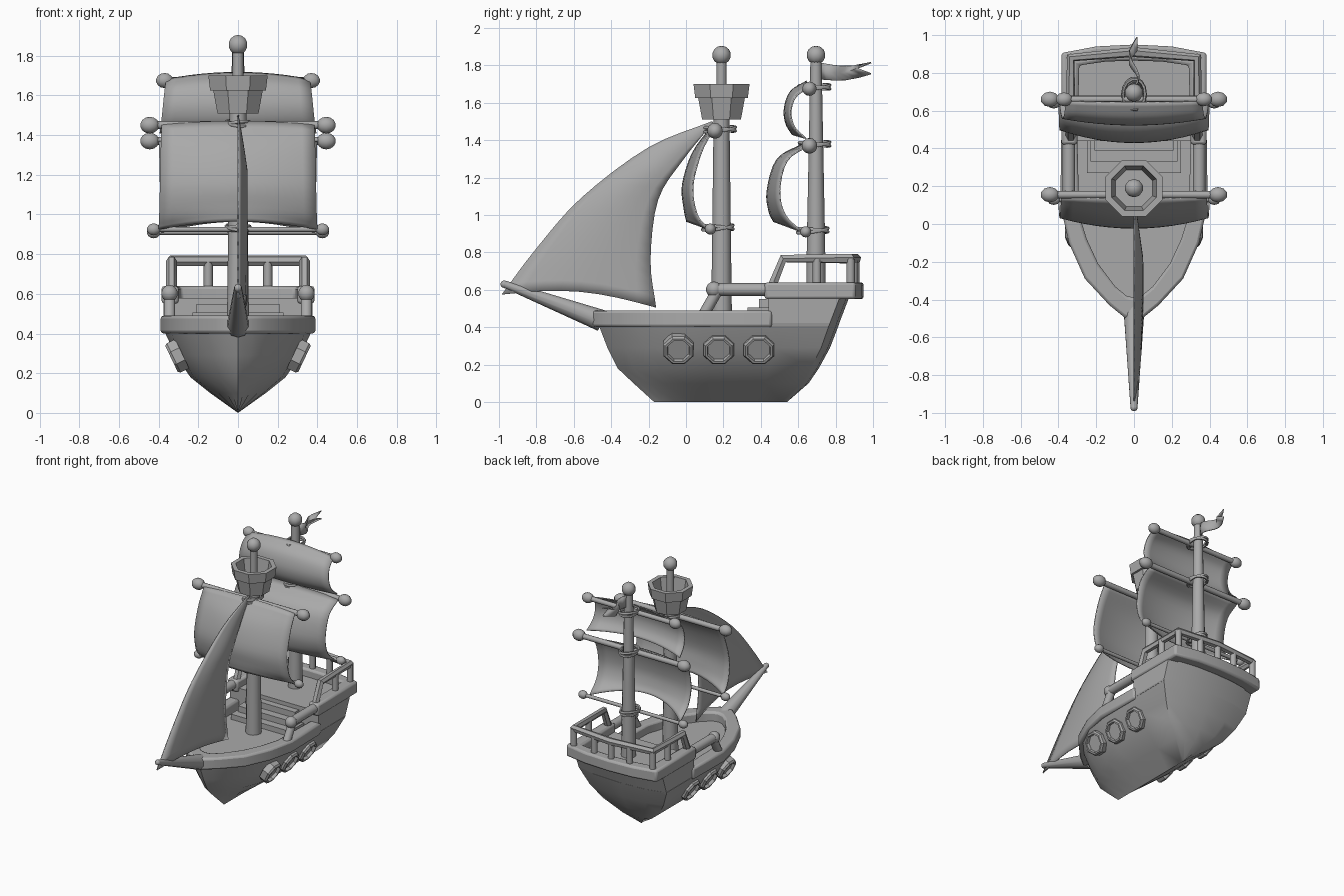
import bpy, bmesh, math
from mathutils import Vector

cube = bpy.data.objects.get("Cube")
if cube:
    bpy.data.objects.remove(cube, do_unlink=True)

grey = bpy.data.materials.new("plain_grey")
grey.use_nodes = True
tint = (0.4, 0.4, 0.4, 1)
grey.diffuse_color = tint
grey.node_tree.nodes["Principled BSDF"].inputs["Base Color"].default_value = tint


def finish(obj, name, angle=35):
    obj.name = name
    obj.data.materials.clear()
    obj.data.materials.append(grey)
    bpy.ops.object.select_all(action='DESELECT')
    obj.select_set(True)
    bpy.context.view_layer.objects.active = obj
    bpy.ops.object.shade_smooth_by_angle(angle=math.radians(angle))
    return obj


def from_bmesh(bm, name, angle=35):
    bmesh.ops.remove_doubles(bm, verts=bm.verts, dist=0.0005)
    bmesh.ops.recalc_face_normals(bm, faces=bm.faces)
    mesh = bpy.data.meshes.new(name)
    bm.to_mesh(mesh)
    bm.free()
    obj = bpy.data.objects.new(name, mesh)
    bpy.context.collection.objects.link(obj)
    return finish(obj, name, angle)


def skin(rows, name, closed=False, caps=False, angle=35):
    """Join rows of points with quads."""
    bm = bmesh.new()
    grid = [[bm.verts.new(p) for p in row] for row in rows]
    n = len(grid[0])
    for a, b in zip(grid, grid[1:]):
        for i in range(n if closed else n - 1):
            j = (i + 1) % n
            bm.faces.new((a[i], a[j], b[j], b[i]))
    if caps:
        bm.faces.new(grid[0])
        bm.faces.new(grid[-1])
    return from_bmesh(bm, name, angle)


def lathe(name, profile, center, sides=12, turn=0.0):
    rows = []
    for r, z in profile:
        rows.append([(center[0] + r * math.cos(turn + k * math.tau / sides),
                      center[1] + r * math.sin(turn + k * math.tau / sides), z)
                     for k in range(sides)])
    return skin(rows, name, closed=True, caps=True)


def tube(name, a, b, r1, r2=None, sides=10):
    a, b = Vector(a), Vector(b)
    bpy.ops.mesh.primitive_cone_add(vertices=sides, radius1=r1, radius2=r1 if r2 is None else r2,
                                    depth=(b - a).length, location=(a + b) / 2)
    obj = bpy.context.object
    obj.rotation_euler = (b - a).to_track_quat('Z', 'Y').to_euler()
    return finish(obj, name, 50)


def ball(name, center, r, stretch=1.0):
    bpy.ops.mesh.primitive_uv_sphere_add(segments=10, ring_count=7, radius=r, location=center)
    bpy.context.object.scale.x = stretch
    return finish(bpy.context.object, name)


def box(name, low, high):
    bpy.ops.mesh.primitive_cube_add(size=1, location=[(a + b) / 2 for a, b in zip(low, high)])
    bpy.context.object.scale = [b - a for a, b in zip(low, high)]
    return finish(bpy.context.object, name)


def both_sides(half):
    """Mirror a half path that ends on the centre line."""
    return half + [(-x, *rest) for x, *rest in reversed(half[:-1])]


def rail_band(name, outer, inner, z0, z1):
    rows = []
    for (xo, yo), (xi, yi) in zip(both_sides(outer), both_sides(inner)):
        rows.append([(xo, yo, z0), (xo, yo, z1), (xi, yi, z1), (xi, yi, z0)])
    obj = skin(rows, name, closed=True, caps=True)
    bevel = obj.modifiers.new("soft_edges", 'BEVEL')
    bevel.width, bevel.segments, bevel.limit_method = 0.015, 2, 'ANGLE'
    bevel.angle_limit = math.radians(50)


def smooth_path(points, steps=4):
    """Catmull-Rom curve through the points."""
    pts = [Vector(p) for p in points]
    pts = [2 * pts[0] - pts[1]] + pts + [2 * pts[-1] - pts[-2]]
    out = []
    for p0, p1, p2, p3 in zip(pts, pts[1:], pts[2:], pts[3:]):
        for k in range(steps):
            t = k / steps
            out.append(0.5 * (2 * p1 + (p2 - p0) * t + (2 * p0 - 5 * p1 + 4 * p2 - p3) * t * t
                              + (3 * p1 - p0 - 3 * p2 + p3) * t ** 3))
    return out + [pts[-2]]


def thicken(obj, amount=0.008):
    mod = obj.modifiers.new("cloth", 'SOLIDIFY')
    mod.thickness, mod.offset = amount, 0


# Hull: one outline scaled at each height
shape = [(1, 0), (.99, .6), (.96, 1), (.75, 1), (.45, 1), (.3, .92), (.17, .7),
         (.08, .42), (.03, .2), (0, 0)]
levels = [(0, 0, -.17, .54), (.1, .14, -.28, .655), (.18, .24, -.365, .71),
          (.29, .315, -.42, .77), (.42, .375, -.47, .82)]
rows = []
for z, w, bow, stern in levels:
    half = [(w * f, bow + t * (stern - bow), z) for t, f in shape]
    rows.append(half + [(-x, y, h) for x, y, h in reversed(half[1:-1])])
skin(rows, "hull", closed=True, caps=True, angle=50)

# Raised stern with its deck
rows = []
for z, w, end in [(.41, .372, .815), (.58, .377, .88)]:
    rows.append([(x, y, z) for x, y in both_sides([(w, .44), (w, end - .05), (.6 * w, end - .013), (0, end)])])
skin(rows, "stern_castle", closed=True, caps=True)

# Bulwarks
rail_band("main_bulwark",
          [(.385, .46), (.39, .1), (.345, -.1), (.26, -.29), (.13, -.43), (.05, -.495), (0, -.51)],
          [(.3, .46), (.29, .05), (.25, -.08), (.19, -.21), (.1, -.33), (.04, -.38), (0, -.39)], .40, .49)
rail_band("stern_bulwark", [(.385, .42), (.385, .905), (.2, .94), (0, .95)],
          [(.3, .42), (.29, .84), (.15, .86), (0, .865)], .55, .64)

# Stairs up to the stern deck
for k in range(3):
    box("stair_step", (-.25 + .02 * k, .27 + .06 * k, .41), (.25 - .02 * k, .46, .46 + .045 * k))

# Stern railing
curve = bpy.data.curves.new("stern_railing", 'CURVE')
curve.dimensions = '3D'
curve.bevel_depth, curve.bevel_resolution, curve.use_fill_caps = .027, 1, True
path = both_sides([(.335, .46, .62), (.335, .52, .767), (.335, .88, .767), (0, .91, .767)])
spline = curve.splines.new('POLY')
spline.points.add(len(path) - 1)
for point, co in zip(spline.points, path):
    point.co = (*co, 1)
railing = bpy.data.objects.new("stern_railing", curve)
bpy.context.collection.objects.link(railing)
bpy.ops.object.select_all(action='DESELECT')
railing.select_set(True)
bpy.context.view_layer.objects.active = railing
bpy.ops.object.convert(target='MESH')
finish(bpy.context.object, "stern_railing")
for x, y in [(-.335, .7), (.335, .7), (-.335, .88), (.335, .88), (-.15, .895), (0, .905), (.15, .895)]:
    tube("railing_post", (x, y, .62), (x, y, .765), .023, sides=8)

for s in (-1, 1):
    # Side handrails
    x = .345 * s
    tube("side_handrail", (x, .15, .602), (x, .44, .602), .034)
    ball("handrail_knob", (x, .15, .602), .043)
    tube("handrail_post", (x, .09, .46), (x, .17, .6), .03)
    # Portholes
    out = Vector((.9 * s, 0, -.43))
    for y in (-.04, .175, .39):
        center = Vector((.308 * s, y, .285))
        bm = bmesh.new()
        rings = []
        for r, d in [(.088, -.03), (.088, .018), (.078, .03), (.066, .03), (.062, .008)]:
            rings.append([bm.verts.new((r * math.cos((k + .5) * math.tau / 8),
                                        r * math.sin((k + .5) * math.tau / 8), d)) for k in range(8)])
        for a, b in zip(rings, rings[1:]):
            for k in range(8):
                bm.faces.new((a[k], a[k - 1], b[k - 1], b[k]))
        bm.faces.new(rings[0])
        bm.faces.new(rings[-1])
        port = from_bmesh(bm, "porthole", 20)
        port.location = center
        port.rotation_euler = out.to_track_quat('Z', 'Y').to_euler()

# Bowsprit
tube("bowsprit", (0, -.45, .435), (0, -.975, .632), .058, .019)
ball("bowsprit_tip", (0, -.972, .63), .02)

# Masts
MAIN, REAR = .19, .695
lathe("main_mast", [(.056, .41), (.05, .9), (.042, 1.55), (.027, 1.56), (.027, 1.83)], (0, MAIN))
lathe("rear_mast", [(.053, .57), (.048, .9), (.038, 1.4), (.03, 1.83)], (0, REAR))
ball("main_mast_knob", (0, MAIN, 1.855), .05)
ball("rear_mast_knob", (0, REAR, 1.855), .05)

# Lookout basket
lathe("lookout_basket", [(.112, 1.51), (.135, 1.625), (.152, 1.625), (.162, 1.7), (.128, 1.7), (.105, 1.56)],
      (0, MAIN), sides=8, turn=math.pi / 8)

# Yards with end knobs and mast lashings: y, z, half length, rod radius, knob radius, mast
for y, z, half, rod, knob, mast in [(.155, 1.45, .445, .02, .042, MAIN), (.13, .925, .425, .013, .03, MAIN),
                                    (.66, 1.675, .37, .018, .038, REAR), (.66, 1.37, .445, .02, .042, REAR),
                                    (.64, .91, .425, .013, .03, REAR)]:
    tube("yard", (-half, y, z), (half, y, z), rod)
    for s in (-1, 1):
        ball("yard_knob", (half * s, y, z), knob, 1.2)
    for tilt in (-.1, .14):
        bpy.ops.mesh.primitive_torus_add(major_radius=.06, minor_radius=.009, major_segments=14, minor_segments=6,
                                         location=(0, (y + mast) / 2 + .01, z + .008), rotation=(tilt, tilt, 0))
        bpy.context.object.scale.y = 1.35
        finish(bpy.context.object, "mast_lashing", 60)


# Square sails: side edge and middle given as (y, z) paths
def square_sail(name, edge, middle, top, bottom):
    rows = []
    side, mid = smooth_path(edge), smooth_path(middle)
    for k, (e, m) in enumerate(zip(side, mid)):
        width = top + (bottom - top) * k / (len(side) - 1)
        row = []
        for i in range(13):
            u = i / 6 - 1
            p = e.lerp(m, 1 - u * u)
            row.append((width * u, p.x, p.y))
        rows.append(row)
    thicken(skin(rows, name, angle=60))


square_sail("main_sail", [(.14, 1.45), (.08, 1.33), (.035, 1.15), (.06, 1.0), (.12, .925)],
            [(.135, 1.47), (.035, 1.33), (-.018, 1.16), (-.01, 1.04), (.005, .965)], .385, .4)
square_sail("rear_lower_sail", [(.65, 1.37), (.54, 1.29), (.5, 1.13), (.53, 1.0), (.62, .91)],
            [(.64, 1.385), (.49, 1.3), (.435, 1.13), (.445, 1.02), (.47, .965)], .4, .385)
square_sail("rear_upper_sail", [(.65, 1.68), (.585, 1.63), (.56, 1.55), (.58, 1.47), (.64, 1.41)],
            [(.645, 1.715), (.56, 1.66), (.527, 1.57), (.535, 1.49), (.57, 1.43)], .36, .395)

# Triangular fore sail
front = smooth_path([(.14, 1.5), (-.2, 1.36), (-.56, 1.09), (-.8, .82), (-.985, .575)])
back = smooth_path([(.145, 1.495), (-.02, 1.29), (-.15, 1.08), (-.19, .76), (-.16, .505)])
rows = []
for k, (f, b) in enumerate(zip(front, back)):
    row = []
    for i in range(9):
        s = i / 8
        p = f.lerp(b, s)
        sag = .05 * math.sin(math.pi * s) * (k / 16) ** 2
        row.append((.045 * math.sin(math.pi * s * .8) * min(1, k / 6), p.x, p.y + sag))
    rows.append(row)
thicken(skin(rows, "fore_sail", angle=60))

# Swallowtail pennant
rows = []
for v in (0, .5, 1):
    row = []
    for i in range(9):
        t = i / 8
        reach = .27 - .07 * (1 - abs(2 * v - 1))
        row.append((.025 * math.sin(t * 7), .72 + reach * t,
                    1.815 - .018 * math.sin(t * math.pi) - v * (.09 - .03 * t)))
    rows.append(row)
thicken(skin(rows, "pennant", angle=60))
